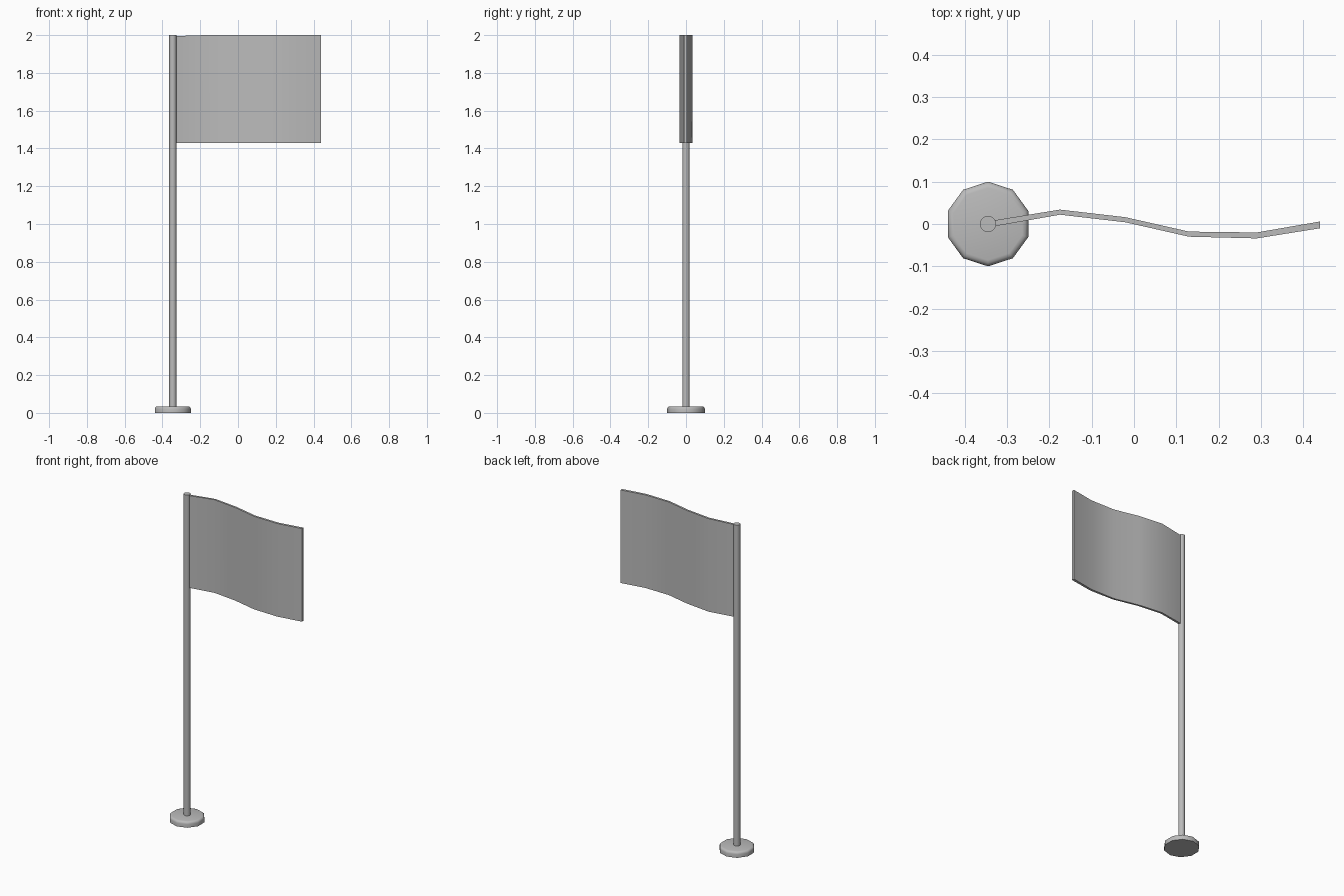
import bpy, bmesh

cube = bpy.data.objects.get("Cube")
if cube:
    bpy.data.objects.remove(cube, do_unlink=True)

POLE_X = -0.345

grey = bpy.data.materials.new("plain grey")
grey.use_nodes = True
grey.diffuse_color = (0.5, 0.5, 0.5, 1)
grey.node_tree.nodes["Principled BSDF"].inputs["Base Color"].default_value = (0.5, 0.5, 0.5, 1)


def finish(obj, name, angle):
    obj.name = name
    obj.data.materials.append(grey)
    bpy.ops.object.select_all(action='DESELECT')
    obj.select_set(True)
    bpy.context.view_layer.objects.active = obj
    bpy.ops.object.shade_smooth_by_angle(angle=angle)


def cylinder(sides, radius, bottom, top):
    bpy.ops.mesh.primitive_cylinder_add(
        vertices=sides, radius=radius, depth=top - bottom,
        location=(POLE_X, 0, (bottom + top) / 2))
    return bpy.context.object


# Ten-sided foot with a rounded upper rim
base = cylinder(10, 0.1, 0, 0.035)
bm = bmesh.new()
bm.from_mesh(base.data)
rim = [e for e in bm.edges if all(v.co.z > 0 for v in e.verts)]
bmesh.ops.bevel(bm, geom=rim, offset=0.014, segments=3, profile=0.5, affect='EDGES')
bm.to_mesh(base.data)
bm.free()
finish(base, "base", 0.7)

# Pole
finish(cylinder(24, 0.019, 0.03, 2.0), "pole", 0.7)

# Waving cloth: x, y and half thickness along its middle line
path = [(-0.328, 0.002, 0.007), (-0.175, 0.028, 0.006), (-0.02, 0.01, 0.006),
        (0.13, -0.024, 0.006), (0.29, -0.027, 0.007), (0.44, -0.002, 0.008)]
bm = bmesh.new()
rings = []
for x, y, h in path:
    top = 1.995 if x < -0.3 else 2.0
    corners = [(x, y - h, 1.43), (x, y + h, 1.43), (x, y + h, top), (x, y - h, top)]
    rings.append([bm.verts.new(c) for c in corners])
for a, b in zip(rings, rings[1:]):
    for i in range(4):
        j = (i + 1) % 4
        bm.faces.new((a[i], a[j], b[j], b[i]))
bm.faces.new(rings[0])
bm.faces.new(rings[-1])
bmesh.ops.recalc_face_normals(bm, faces=bm.faces)
mesh = bpy.data.meshes.new("flag")
bm.to_mesh(mesh)
bm.free()
flag = bpy.data.objects.new("flag", mesh)
bpy.context.collection.objects.link(flag)
finish(flag, "flag", 0.7)
